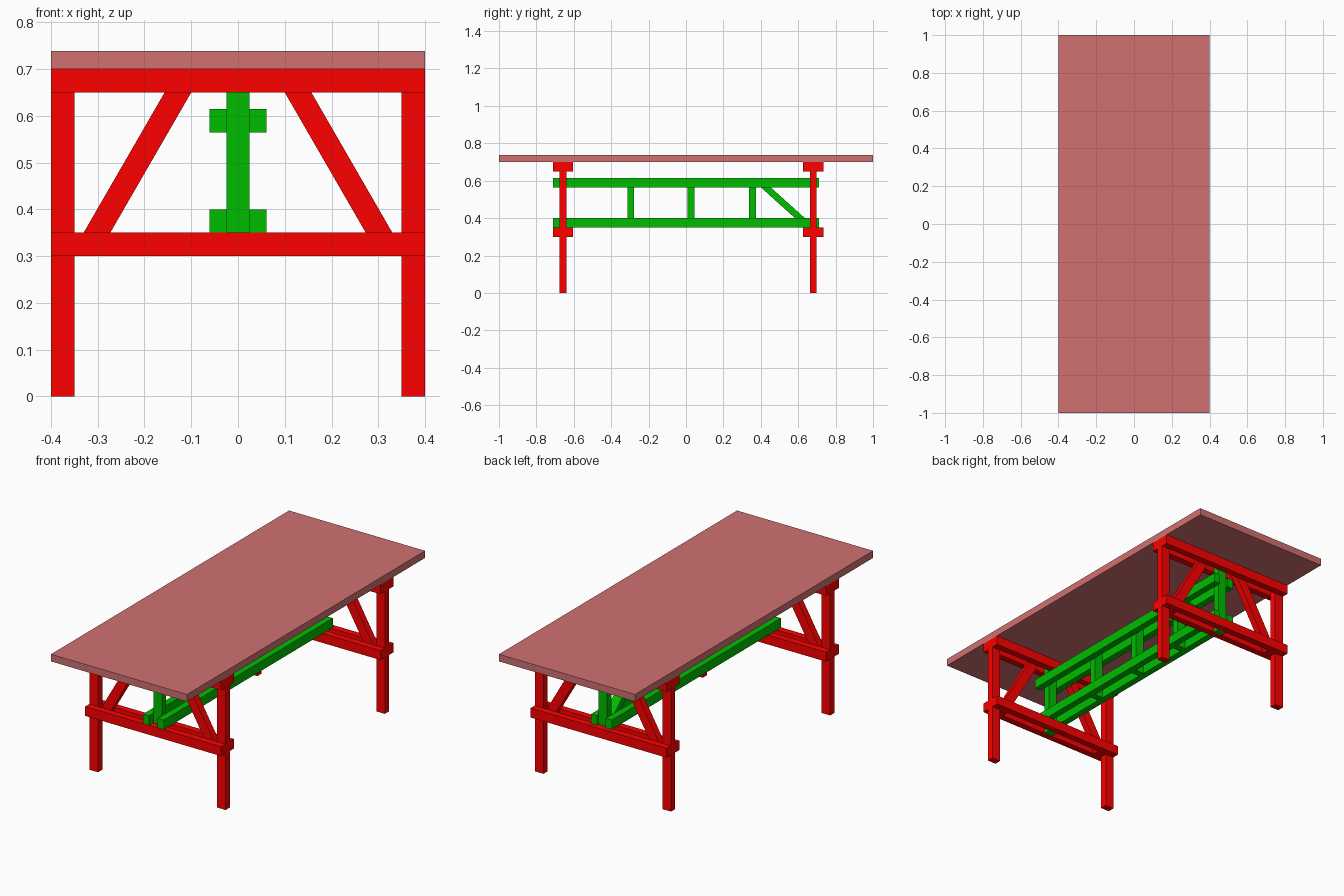
import bpy, bmesh
from mathutils import Vector

if "Cube" in bpy.data.objects:
    bpy.data.objects.remove(bpy.data.objects["Cube"])


def material(name, rgb):
    m = bpy.data.materials.new(name)
    m.diffuse_color = (*rgb, 1)
    m.use_nodes = True
    m.node_tree.nodes["Principled BSDF"].inputs["Base Color"].default_value = m.diffuse_color
    return m


RED = material("red_paint", (1.0, 0.0, 0.0))
GREEN = material("green_paint", (0.0, 0.51, 0.0))
TOP = material("top_wood", (0.64, 0.165, 0.165))


def prism(name, profile, axis, lo, hi, mat):
    """Extrude a (horizontal, z) profile along x or y from lo to hi."""
    bm = bmesh.new()
    pts = [(lo, h, z) if axis == "x" else (h, lo, z) for h, z in profile]
    face = bm.faces.new([bm.verts.new(p) for p in pts])
    ext = bmesh.ops.extrude_face_region(bm, geom=[face])
    move = Vector((hi - lo, 0, 0)) if axis == "x" else Vector((0, hi - lo, 0))
    verts = [g for g in ext["geom"] if isinstance(g, bmesh.types.BMVert)]
    bmesh.ops.translate(bm, verts=verts, vec=move)
    bmesh.ops.recalc_face_normals(bm, faces=bm.faces)
    me = bpy.data.meshes.new(name)
    bm.to_mesh(me)
    bm.free()
    me.materials.append(mat)
    ob = bpy.data.objects.new(name, me)
    bpy.context.collection.objects.link(ob)
    return ob


def box(name, x0, x1, y0, y1, z0, z1, mat):
    return prism(name, [(x0, z0), (x1, z0), (x1, z1), (x0, z1)], "y", y0, y1, mat)


T = 0.018    # half the board thickness
W = 0.025    # half the board width

# Table top
box("table_top", -0.4, 0.4, -1, 1, 0.70, 0.738, TOP)

# Trestles: legs and braces sandwiched between paired rails
for end, y in (("front", -0.658), ("back", 0.68)):
    for side, s in (("left", -1), ("right", 1)):
        a, b = sorted((s * 0.35, s * 0.4))
        box(f"{end}_{side}_leg", a, b, y - T, y + T, 0, 0.70, RED)
        brace = [(s * 0.359, 0.30), (s * 0.302, 0.30), (s * 0.071, 0.70), (s * 0.128, 0.70)]
        prism(f"{end}_{side}_brace", brace, "y", y - T, y + T, RED)
    for level, z in (("lower", 0.30), ("upper", 0.65)):
        for face, c in (("outer", y - 2 * T), ("inner", y + 2 * T)):
            box(f"{end}_{level}_{face}_rail", -0.4, 0.4, c - T, c + T, z, z + 0.05, RED)
    # Centre post of the trestle
    box(f"{end}_centre_post", -W, W, y - T, y + T, 0.30, 0.70, GREEN)

# Long paired stretchers
for level, z in (("lower", 0.35), ("upper", 0.564)):
    for side, s in (("left", -1), ("right", 1)):
        a, b = sorted((s * W, s * 0.061))
        box(f"{level}_{side}_stretcher", a, b, -0.71, 0.71, z, z + 0.05, GREEN)

# Spacers between the stretchers
for i, y in enumerate((-0.295, 0.027, 0.355)):
    box(f"spacer_{i + 1}", -W, W, y - T, y + T, 0.35, 0.614, GREEN)

# Single diagonal strut near the back trestle
prism("diagonal_strut", [(0.638, 0.35), (0.691, 0.35), (0.398, 0.614), (0.345, 0.614)],
      "x", -W, W, GREEN)
